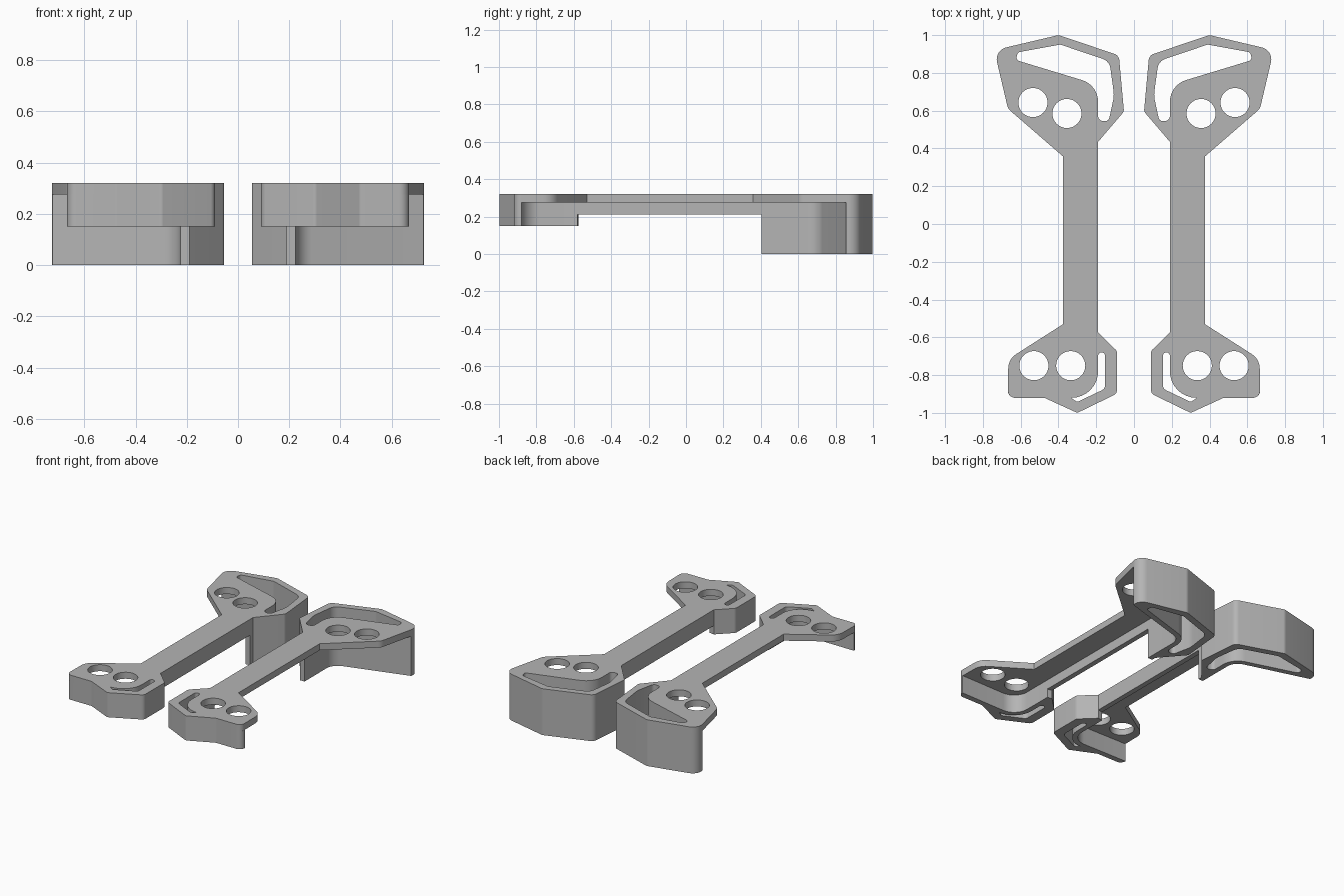
import bpy, bmesh, math
from mathutils import Vector

if "Cube" in bpy.data.objects:
    bpy.data.objects.remove(bpy.data.objects["Cube"], do_unlink=True)

grey = bpy.data.materials.new("plain grey")
grey.use_nodes = True
grey.diffuse_color = (0.46, 0.46, 0.46, 1)
grey.node_tree.nodes["Principled BSDF"].inputs["Base Color"].default_value = (0.46, 0.46, 0.46, 1)


def rounded(corners, steps=8):
    """Closed profile from (x, y, radius) corners, each filleted by its radius."""
    result = []
    for i, (x, y, r) in enumerate(corners):
        p = Vector((x, y))
        if r == 0:
            result.append(p)
            continue
        u = (Vector(corners[i - 1][:2]) - p).normalized()
        v = (Vector(corners[(i + 1) % len(corners)][:2]) - p).normalized()
        half = u.angle(v) / 2
        centre = p + (u + v).normalized() * r / math.sin(half)
        start = p + u * r / math.tan(half) - centre
        end = p + v * r / math.tan(half) - centre
        sweep = math.atan2(start.x * end.y - start.y * end.x, start.dot(end))
        for k in range(steps + 1):
            a = sweep * k / steps
            c, s = math.cos(a), math.sin(a)
            result.append(centre + Vector((start.x * c - start.y * s, start.x * s + start.y * c)))
    return result


def circle(x, y, r=0.077, n=48):
    return [Vector((x + r * math.cos(math.tau * k / n), y + r * math.sin(math.tau * k / n)))
            for k in range(n)]


def slab(name, loops, z0, z1):
    """Extrude an outline with holes from z0 to z1 and mirror it to the other side."""
    curve = bpy.data.curves.new(name, "CURVE")
    curve.dimensions = "2D"
    curve.fill_mode = "BOTH"
    curve.extrude = (z1 - z0) / 2
    for loop in loops:
        spline = curve.splines.new("POLY")
        spline.points.add(len(loop) - 1)
        for point, p in zip(spline.points, loop):
            point.co = (p.x, p.y, 0, 1)
        spline.use_cyclic_u = True
    temp = bpy.data.objects.new(name + " profile", curve)
    bpy.context.collection.objects.link(temp)
    graph = bpy.context.evaluated_depsgraph_get()
    mesh = bpy.data.meshes.new_from_object(temp.evaluated_get(graph))
    bpy.data.objects.remove(temp, do_unlink=True)

    bm = bmesh.new()
    bm.from_mesh(mesh)
    bmesh.ops.remove_doubles(bm, verts=bm.verts, dist=0.0002)
    bmesh.ops.translate(bm, verts=bm.verts, vec=(0, 0, (z0 + z1) / 2))
    bmesh.ops.recalc_face_normals(bm, faces=bm.faces)
    bm.to_mesh(mesh)
    bm.free()
    mesh.materials.clear()
    mesh.materials.append(grey)

    obj = bpy.data.objects.new(name, mesh)
    bpy.context.collection.objects.link(obj)
    bpy.ops.object.select_all(action="DESELECT")
    obj.select_set(True)
    bpy.context.view_layer.objects.active = obj
    bpy.ops.object.shade_smooth_by_angle(angle=math.radians(25))
    mirror = obj.modifiers.new("Mirror", "MIRROR")
    mirror.use_mirror_merge = False
    return obj


# Shared rim profiles, running round the outer edge of each pad
back_rim = [(0.74, 0.92, 0.065), (0.40, 1.0, 0.04), (0.08, 0.893, 0.04),
            (0.053, 0.595, 0.03), (0.19, 0.435, 0)]
front_rim = [(0.19, -0.575, 0), (0.09, -0.672, 0.03), (0.09, -0.898, 0.03),
             (0.30, -1.0, 0.02), (0.475, -0.92, 0.02), (0.668, -0.92, 0.038)]

# Curved slots that pass through plate and wall
back_slot = rounded([(0.19, 0.736, 0.12), (0.625, 0.868, 0.018), (0.615, 0.909, 0.018),
                     (0.39, 0.95, 0.03), (0.13, 0.862, 0.06), (0.105, 0.68, 0.15),
                     (0.135, 0.54, 0.025), (0.19, 0.55, 0.025)])
front_slot = rounded([(0.19, -0.68, 0.018), (0.19, -0.92, 0.14), (0.335, -0.92, 0),
                      (0.30, -0.942, 0.01), (0.153, -0.872, 0.03), (0.153, -0.68, 0.018)])

# Top plate: both pads and the bar between them, with four round holes
plate = rounded([(0.375, 0.357, 0), (0.667, 0.61, 0.06)] + back_rim + front_rim
                + [(0.665, -0.715, 0.09), (0.375, -0.53, 0)])
holes = [circle(0.355, 0.585), circle(0.535, 0.643), circle(0.335, -0.75), circle(0.53, -0.75)]
slab("top_plate", [plate, back_slot, front_slot] + holes, 0.275, 0.32)

# Deep wall under the back pad
back_wall = rounded([(0.725, 0.857, 0)] + back_rim
                    + [(0.19, 0.405, 0), (0.225, 0.405, 0), (0.225, 0.71, 0.085)])
slab("back_wall", [back_wall, back_slot], 0, 0.275)

# Shallow wall under the front pad
front_wall = rounded(front_rim + [(0.668, -0.88, 0), (0.225, -0.885, 0.105),
                                  (0.225, -0.58, 0), (0.19, -0.58, 0)][:3])
slab("front_wall", [front_wall, front_slot], 0.15, 0.275)

# Stiffening rib along the inner edge of the bar
rib = rounded([(0.19, -0.58, 0), (0.225, -0.58, 0), (0.225, 0.405, 0), (0.19, 0.405, 0)])
slab("bar_rib", [rib], 0.21, 0.275)
